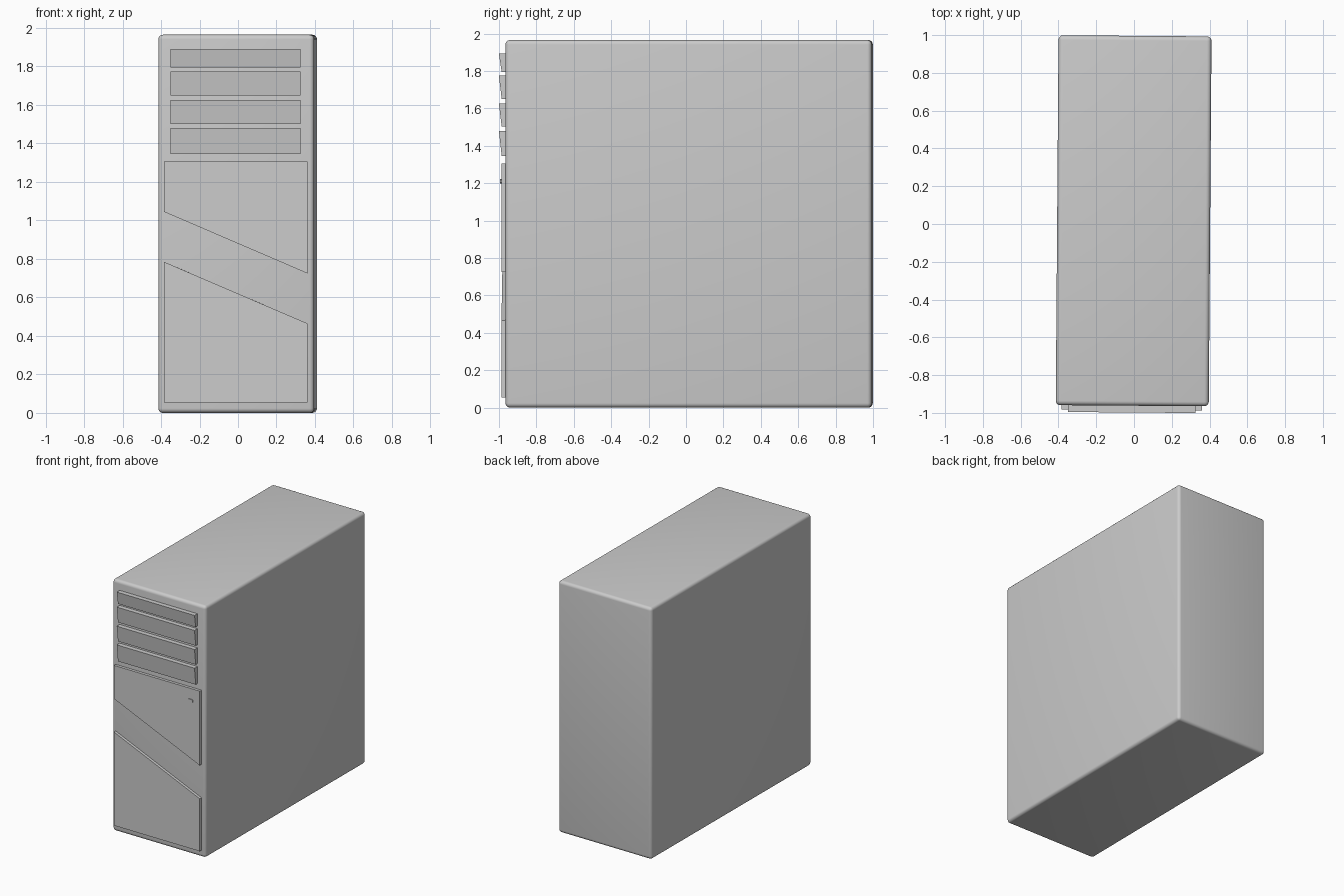
import bpy, bmesh, math
from mathutils import Matrix

if "Cube" in bpy.data.objects:
    bpy.data.objects.remove(bpy.data.objects["Cube"])

# The whole tower is turned very slightly about the vertical axis
TURN = Matrix.Rotation(math.radians(-0.43), 4, 'Z')
BACK = -0.955  # front parts start just inside the body


def add_object(name, bm):
    bmesh.ops.recalc_face_normals(bm, faces=bm.faces)
    bm.transform(TURN)
    mesh = bpy.data.meshes.new(name)
    bm.to_mesh(mesh)
    bm.free()
    obj = bpy.data.objects.new(name, mesh)
    bpy.context.collection.objects.link(obj)
    return obj


def plate(name, outline):
    """Solid plate on the front from an (x, z, front y) outline."""
    bm = bmesh.new()
    front = [bm.verts.new((x, y, z)) for x, z, y in outline]
    back = [bm.verts.new((x, BACK, z)) for x, z, y in outline]
    bm.faces.new(front)
    bm.faces.new(back[::-1])
    n = len(outline)
    for i in range(n):
        j = (i + 1) % n
        bm.faces.new((front[i], back[i], back[j], front[j]))
    return add_object(name, bm)


# Rounded case body
bm = bmesh.new()
bmesh.ops.create_cube(bm, size=1)
bm.transform(Matrix.Translation((-0.002, 0.017, 0.9825))
             @ Matrix.Diagonal((0.81, 1.958, 1.965, 1)))
bmesh.ops.bevel(bm, geom=bm.edges[:], offset=0.024, segments=5,
                profile=0.5, affect='EDGES')
body = add_object("case_body", bm)
bpy.context.view_layer.objects.active = body
body.select_set(True)
bpy.ops.object.shade_smooth_by_angle(angle=math.radians(35))

# Drive bay covers, wedge shaped with the top edge further out
for i, (low, high) in enumerate([(1.795, 1.892), (1.65, 1.775),
                                 (1.502, 1.626), (1.346, 1.48)]):
    plate(f"drive_bay_cover_{i + 1}",
          [(-0.343, high, -0.998), (0.332, high, -0.998),
           (0.332, low, -0.983), (-0.343, low, -0.983)])

# Front panels with matching slanted edges
L, R, Y = -0.3775, 0.3675, -0.984
plate("upper_front_panel",
      [(L, 1.305, Y), (R, 1.305, Y), (R, 0.725, Y), (L, 1.045, Y)])
plate("lower_front_panel",
      [(L, 0.785, Y), (R, 0.465, Y), (R, 0.055, Y), (L, 0.055, Y)])

# Small power button with clipped corners
cx, cz, w, h, c = 0.289, 1.21, 0.021, 0.013, 0.006
plate("power_button",
      [(cx + x, cz + z, -0.991) for x, z in
       [(-w, -h + c), (-w, h - c), (-w + c, h), (w - c, h),
        (w, h - c), (w, -h + c), (w - c, -h), (-w + c, -h)]])
